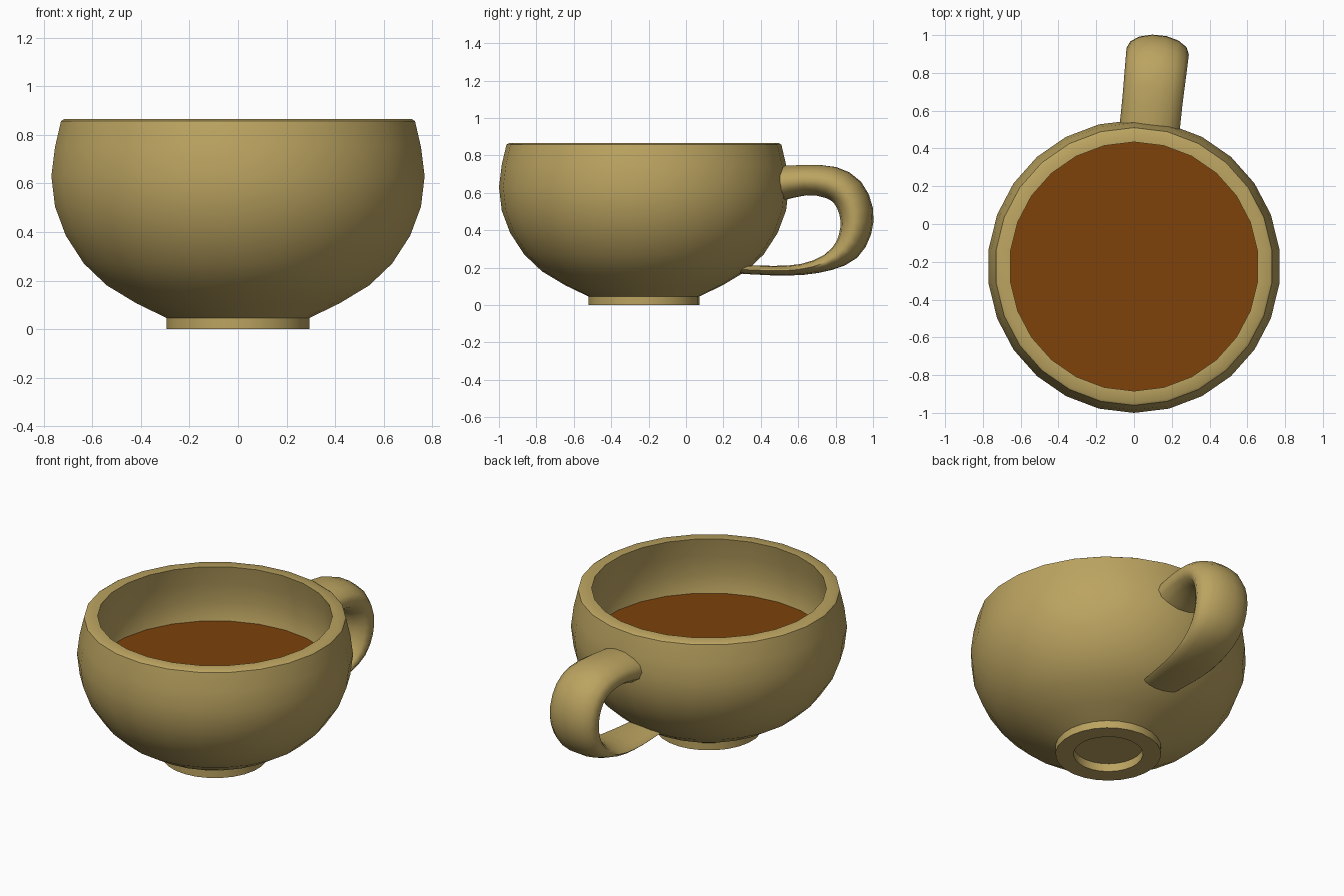
import bpy, bmesh, math
from mathutils import Vector

if "Cube" in bpy.data.objects:
    bpy.data.objects.remove(bpy.data.objects["Cube"])

CY = -0.225      # bowl axis position in y
SIDES = 26


def material(name, rgb):
    m = bpy.data.materials.new(name)
    m.diffuse_color = (*rgb, 1)
    m.use_nodes = True
    m.node_tree.nodes["Principled BSDF"].inputs["Base Color"].default_value = m.diffuse_color
    return m


clay = material("clay", (0.50, 0.37, 0.118))
coffee = material("coffee", (0.205, 0.053, 0.003))


def finish(bm, name, mat, angle=42):
    bmesh.ops.recalc_face_normals(bm, faces=bm.faces)
    me = bpy.data.meshes.new(name)
    bm.to_mesh(me)
    bm.free()
    me.materials.append(mat)
    ob = bpy.data.objects.new(name, me)
    bpy.context.collection.objects.link(ob)
    bpy.ops.object.select_all(action='DESELECT')
    ob.select_set(True)
    bpy.context.view_layer.objects.active = ob
    bpy.ops.object.shade_smooth_by_angle(angle=math.radians(angle))
    return ob


def loft(bm, rings):
    """Skin a list of closed point rings and cap both ends."""
    loops = [[bm.verts.new(p) for p in ring] for ring in rings]
    n = len(loops[0])
    for a, b in zip(loops, loops[1:]):
        for i in range(n):
            j = (i + 1) % n
            bm.faces.new((a[i], a[j], b[j], b[i]))
    bm.faces.new(loops[0])
    bm.faces.new(loops[-1])


def circle(r, z):
    return [Vector((r * math.sin(t), CY - r * math.cos(t), z))
            for t in (2 * math.pi * i / SIDES for i in range(SIDES))]


def refine(points):
    """Insert one Catmull-Rom midpoint between neighbouring path points."""
    pts = [Vector(p) for p in points]
    result = []
    for i in range(len(pts) - 1):
        before, after = pts[max(i - 1, 0)], pts[min(i + 2, len(pts) - 1)]
        result += [pts[i], (pts[i] + pts[i + 1]) * 0.5625 - (before + after) * 0.0625]
    return result + [pts[-1]]


# Bowl: recess under the foot, foot ring, outer wall, rim, inner wall
profile = [(0.195, 0.05), (0.195, 0), (0.297, 0), (0.297, 0.046),
           (0.42, 0.105), (0.545, 0.18), (0.64, 0.27), (0.715, 0.385),
           (0.76, 0.505), (0.775, 0.63), (0.76, 0.75), (0.735, 0.857),
           (0.722, 0.865), (0.659, 0.865), (0.682, 0.75),
           (0.695, 0.63), (0.683, 0.515), (0.64, 0.41), (0.575, 0.31),
           (0.48, 0.23), (0.37, 0.165), (0.22, 0.13)]
bm = bmesh.new()
loft(bm, [circle(r, z) for r, z in profile])
finish(bm, "bowl", clay)

# Drink surface
bm = bmesh.new()
bm.faces.new([bm.verts.new(p) for p in circle(0.684, 0.518)])
finish(bm, "drink", coffee)

# Handle: elliptical sections (y, z, half thickness, half width) along a loop
path = refine([(0.50, 0.65, 0.095, 0.16), (0.64, 0.668, 0.083, 0.16),
               (0.775, 0.655, 0.088, 0.163), (0.865, 0.60, 0.092, 0.165),
               (0.91, 0.50, 0.09, 0.166), (0.907, 0.395, 0.083, 0.165),
               (0.86, 0.297, 0.07, 0.16), (0.76, 0.228, 0.045, 0.15),
               (0.62, 0.19, 0.03, 0.14), (0.46, 0.184, 0.026, 0.128),
               (0.28, 0.192, 0.024, 0.11)])
yaw = math.radians(6)
across = Vector((math.cos(yaw), -math.sin(yaw), 0))
centres = [Vector((0.085 + (y - 0.53) * math.tan(yaw), y, z)) for y, z, _, _ in path]
rings = []
for i, (_, _, thick, wide) in enumerate(path):
    tangent = centres[min(i + 1, len(path) - 1)] - centres[max(i - 1, 0)]
    out = across.cross(tangent).normalized()
    rings.append([centres[i] + across * wide * math.cos(t) + out * thick * math.sin(t)
                  for t in (2 * math.pi * k / 14 for k in range(14))])
bm = bmesh.new()
loft(bm, rings)
finish(bm, "handle", clay, 70)
